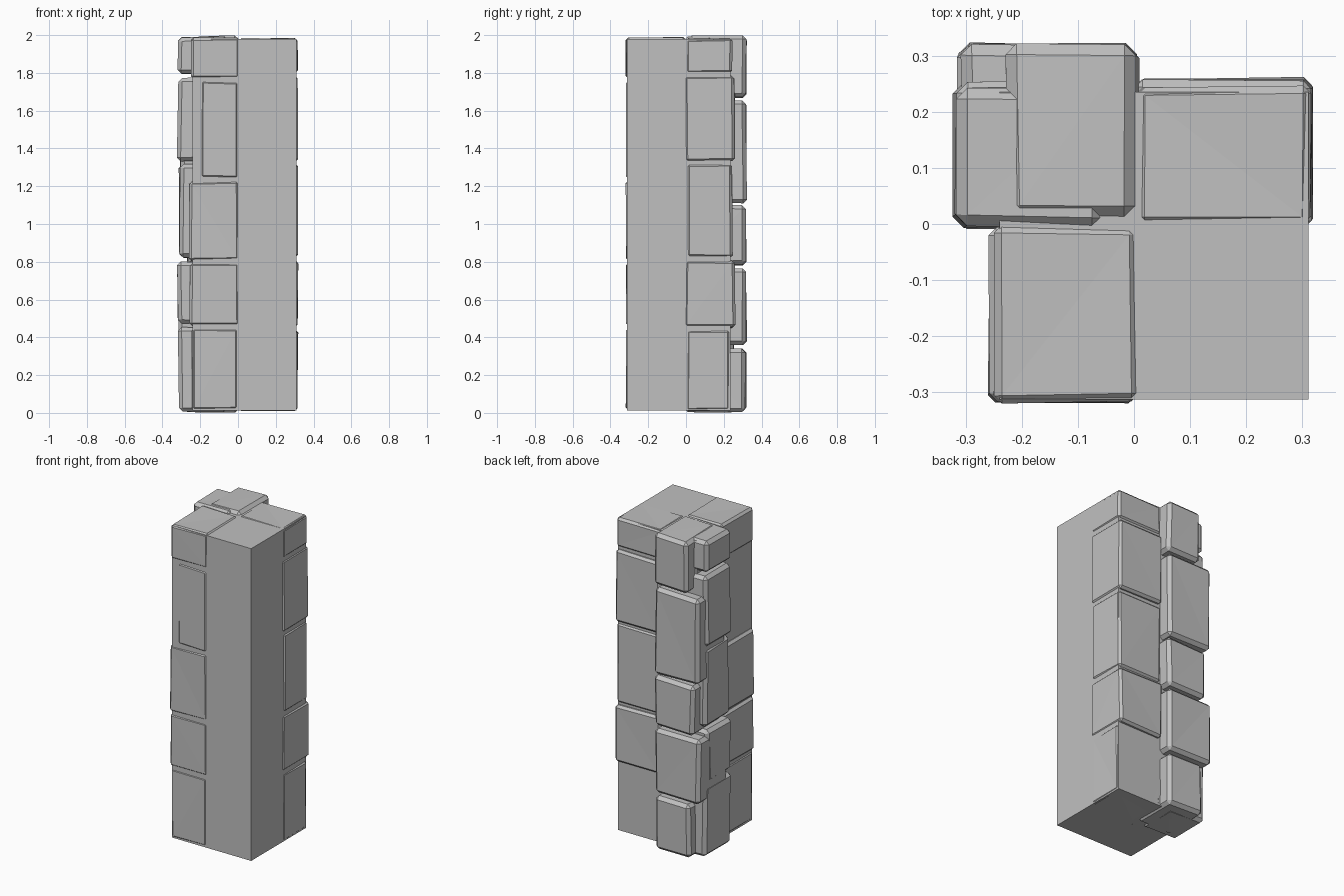
import bpy, bmesh, random
from mathutils import Vector

if "Cube" in bpy.data.objects:
    bpy.data.objects.remove(bpy.data.objects["Cube"])

random.seed(4)

stone_mat = bpy.data.materials.new("grey_stone")
stone_mat.diffuse_color = (0.53, 0.53, 0.53, 1)
stone_mat.use_nodes = True
stone_mat.node_tree.nodes["Principled BSDF"].inputs["Base Color"].default_value = stone_mat.diffuse_color


def block(name, lo, hi, chamfer=0.0, jitter=0.0):
    """Flat-faced block between two corners, with chipped edges."""
    bm = bmesh.new()
    bmesh.ops.create_cube(bm, size=1)
    for v in bm.verts:
        for i in range(3):
            inward = random.uniform(0, jitter)
            v.co[i] = lo[i] + inward if v.co[i] < 0 else hi[i] - inward
    if chamfer:
        bmesh.ops.bevel(bm, geom=bm.edges[:], offset=chamfer, segments=1,
                        affect='EDGES', clamp_overlap=True)
        bmesh.ops.triangulate(bm, faces=[f for f in bm.faces if len(f.verts) > 3])
    bmesh.ops.recalc_face_normals(bm, faces=bm.faces[:])
    me = bpy.data.meshes.new(name)
    bm.to_mesh(me)
    bm.free()
    me.materials.append(stone_mat)
    ob = bpy.data.objects.new(name, me)
    bpy.context.collection.objects.link(ob)
    return ob


def stack(name, breaks, extents, chamfer, jitter):
    """Column of stones; extents = (x0, x1, y0, y1) for each course."""
    for i, (x0, x1, y0, y1) in enumerate(extents):
        block(f"{name}_{i + 1}", Vector((x0, y0, breaks[i] + 0.004)),
              Vector((x1, y1, breaks[i + 1] - 0.004)), chamfer, jitter)


# plain core of the pillar
block("pillar_core", (-0.24, -0.313, 0.012), (0.311, 0.235, 1.98))

# front left column, barely proud of the front face
stack("front_stone", [0.006, 0.455, 0.80, 1.235, 1.765, 1.996],
      [(-0.25, 0.008, -0.32, 0.0), (-0.258, 0.01, -0.322, 0.0),
       (-0.262, 0.01, -0.322, 0.0), (-0.20, 0.008, -0.32, 0.0),
       (-0.252, 0.01, -0.322, 0.0)], 0.014, 0.007)

# back right column
stack("back_stone", [0.004, 0.445, 0.815, 1.325, 1.79, 1.99],
      [(0.0, 0.32, -0.005, 0.24), (0.0, 0.322, -0.01, 0.264),
       (0.0, 0.319, 0.0, 0.25), (0.0, 0.322, -0.01, 0.26),
       (0.0, 0.32, -0.005, 0.25)], 0.014, 0.007)

# left side of the corner, narrow and wide courses alternating
stack("corner_side_stone", [-0.004, 0.46, 0.81, 1.325, 1.785, 2.0],
      [(-0.32, -0.05, -0.01, 0.26), (-0.325, -0.05, -0.01, 0.24),
       (-0.315, -0.05, -0.005, 0.25), (-0.325, -0.05, -0.01, 0.255),
       (-0.324, -0.05, -0.01, 0.25)], 0.02, 0.01)

# back side of the corner, interlocking with the side stones
stack("corner_back_stone", [-0.004, 0.35, 0.775, 1.105, 1.662, 2.004],
      [(-0.25, 0.01, 0.02, 0.322), (-0.318, 0.01, 0.03, 0.325),
       (-0.275, 0.01, 0.03, 0.324), (-0.31, 0.01, 0.03, 0.325),
       (-0.232, 0.012, 0.01, 0.325)], 0.02, 0.01)
